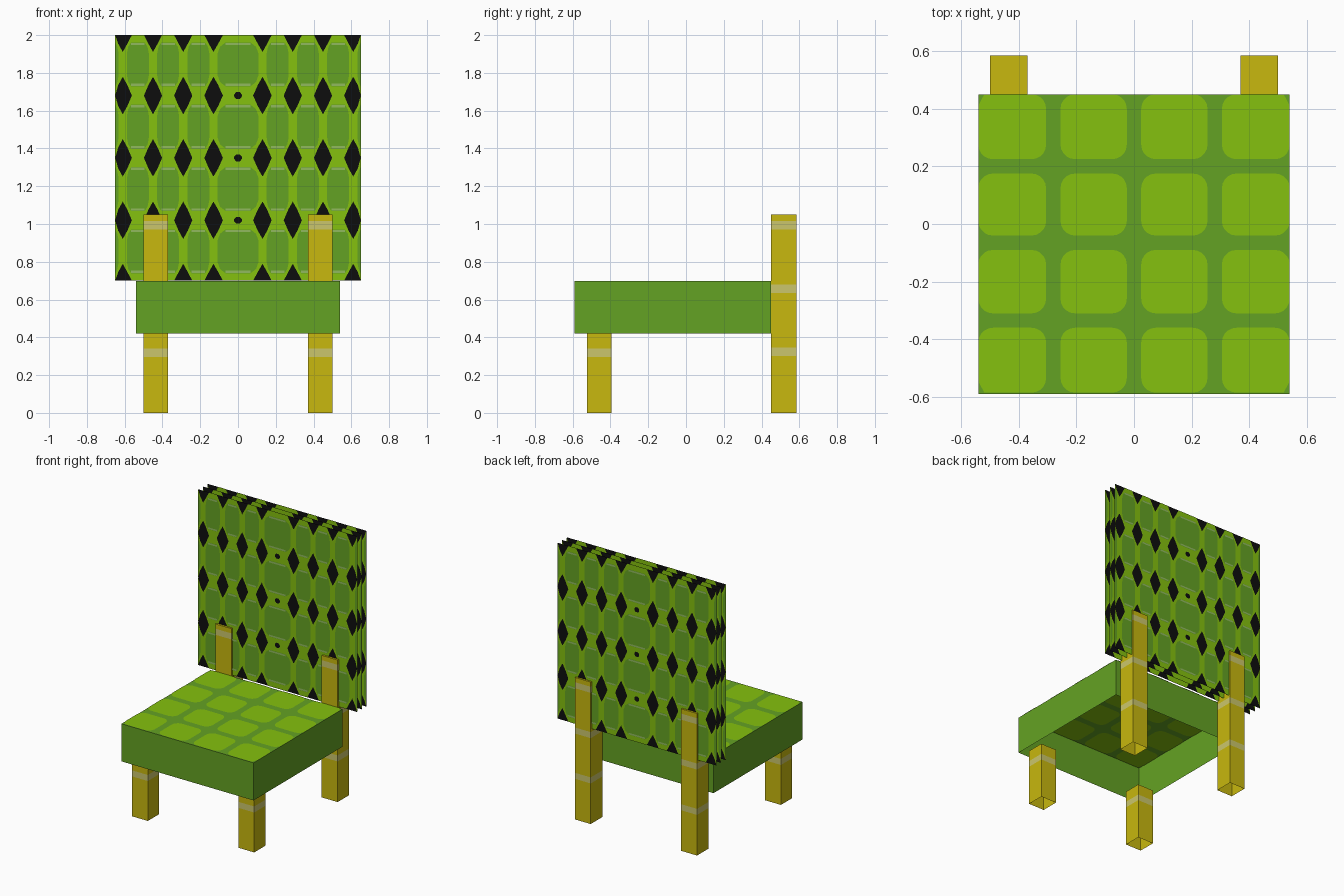
import bpy, bmesh, math

cube = bpy.data.objects.get("Cube")
if cube:
    bpy.data.objects.remove(cube, do_unlink=True)


def material(name, rgb):
    linear = [((c / 255 + 0.055) / 1.055) ** 2.4 for c in rgb]
    mat = bpy.data.materials.new(name)
    mat.use_nodes = True
    mat.diffuse_color = (*linear, 1)
    mat.node_tree.nodes["Principled BSDF"].inputs["Base Color"].default_value = (*linear, 1)
    return mat


leaf = material("leaf green", (100, 162, 35))
lime = material("lime green", (133, 193, 14))
black = material("black", (13, 13, 13))
sage = material("pale sage", (145, 186, 95))
wood = material("yellow wood", (200, 184, 14))
straw = material("pale straw", (203, 198, 108))


def make_object(name, bm, mats):
    mesh = bpy.data.meshes.new(name)
    bm.to_mesh(mesh)
    bm.free()
    for m in mats:
        mesh.materials.append(m)
    obj = bpy.data.objects.new(name, mesh)
    bpy.context.collection.objects.link(obj)
    return obj


def add_face(bm, points, index=0):
    face = bm.faces.new([bm.verts.new(p) for p in points])
    face.material_index = index


def mirrored(quadrant):
    """Complete a closed outline from its first-quadrant points."""
    right = quadrant[::-1]
    half = [(x, -y) for x, y in quadrant[::-1]] + quadrant
    return half + [(-x, y) for x, y in half[::-1]]


def tube(bm, x0, x1, y0, y1, levels, band_of):
    """Open-bottomed box built from stacked rings, capped on top."""
    corners = [(x0, y0), (x1, y0), (x1, y1), (x0, y1)]
    rings = [[bm.verts.new((x, y, z)) for x, y in corners] for z in levels]
    for k in range(len(rings) - 1):
        for i in range(4):
            j = (i + 1) % 4
            face = bm.faces.new((rings[k][i], rings[k][j], rings[k + 1][j], rings[k + 1][i]))
            face.material_index = band_of(k)
    bm.faces.new(rings[-1])


# Legs: hollow posts with pale bands
def leg(name, side, y0, y1, top, bands):
    levels = [0] + [z for b in bands for z in (b, b + 0.045)] + [top]
    bm = bmesh.new()
    x0, x1 = sorted((side * 0.37, side * 0.50))
    tube(bm, x0, x1, y0, y1, levels, lambda k: k % 2)
    make_object(name, bm, [wood, straw])


for side, label in ((1, "left"), (-1, "right")):
    leg("front_leg_" + label, side, -0.525, -0.395, 0.42, [0.295])
    leg("back_leg_" + label, side, 0.45, 0.585, 1.05, [0.30, 0.635, 0.97])

# Seat: open-bottomed cushion box with rounded tiles on both sides of its top
bm = bmesh.new()
tube(bm, -0.54, 0.54, -0.59, 0.45, [0.42, 0.698], lambda k: 0)
columns = [(-0.54, -0.305), (-0.255, -0.025), (0.025, 0.255), (0.305, 0.54)]
rows = [(-0.585, -0.36), (-0.31, -0.09), (-0.04, 0.175), (0.225, 0.45)]
radius = 0.05
for c, (x0, x1) in enumerate(columns):
    for r, (y0, y1) in enumerate(rows):
        w, h = (x1 - x0) / 2, (y1 - y0) / 2
        arc = [math.radians(a) for a in range(0, 91, 18)]
        outline = []
        for x, y in mirrored([(w - radius + radius * math.cos(a),
                               h - radius + radius * math.sin(a)) for a in arc]):
            # corners on the rim of the seat are nearly square
            at_rim = (c == 0 and x < 0) or (c == 3 and x > 0)
            at_end = (r == 0 and y < 0) or (r == 3 and y > 0)
            if at_rim:
                y = math.copysign(h, y) if at_end and abs(x) < w - 0.01 else y
            outline.append(((x0 + x1) / 2 + x, (y0 + y1) / 2 + y))
        add_face(bm, [(x, y, 0.70) for x, y in outline], 1)
        add_face(bm, [(x, y, 0.696) for x, y in outline[::-1]], 1)
make_object("seat", bm, [leaf, lime])

# Backrest: three thin sheets carrying a layered leaf pattern
HALF, LOW, HIGH = 0.65, 0.70, 2.0


def plate(bm, cx, cz, outline, depth, index):
    pts = [(min(max(cx + x, -HALF), HALF), min(max(cz + z, LOW), HIGH)) for x, z in outline]
    if max(p[0] for p in pts) - min(p[0] for p in pts) < 0.002:
        return
    add_face(bm, [(x, -depth, z) for x, z in pts], index)
    add_face(bm, [(x, depth, z) for x, z in pts[::-1]], index)


def cell(bm, cx, cz, w, neck):
    h = 0.165
    dark_w, dark_h = w - 0.022, 0.117
    light = [(w, 0.4 * h), (0.5 * w + 0.5 * neck, 0.66 * h), (neck, h)]
    dark = [(dark_w, 0.5 * dark_h), (0.88 * dark_w, 0.8 * dark_h), (0.6 * dark_w, dark_h)]
    plate(bm, cx, cz, mirrored(light), 0.0015, 1)
    plate(bm, cx, cz, mirrored(dark), 0.003, 2)
    # pale dashes across the top and bottom of each leaf
    for s in (-1, 1):
        plate(bm, cx, cz + s * 0.108, mirrored([(0.62 * dark_w, 0.006)]), 0.0045, 3)


bm = bmesh.new()
add_face(bm, [(-HALF, 0, LOW), (HALF, 0, LOW), (HALF, 0, HIGH), (-HALF, 0, HIGH)])
for row in range(4):
    cz = 0.855 + 0.33 * row
    cell(bm, 0, cz, 0.13, 0.08)
    for side in (-1, 1):
        for k in range(4):
            cell(bm, side * (0.21 + 0.16 * k), cz, 0.08, 0.032)
    # small dark knots between the wide centre leaves
    if row:
        plate(bm, 0, cz - 0.165, mirrored([(0.02, 0.006), (0.01, 0.018)]), 0.0045, 0)
sheet = make_object("backrest_sheet_front", bm, [black, lime, leaf, sage])
sheet.location.y = 0.465
for name, y in (("backrest_sheet_middle", 0.518), ("backrest_sheet_back", 0.571)):
    copy = bpy.data.objects.new(name, sheet.data)
    copy.location.y = y
    bpy.context.collection.objects.link(copy)
